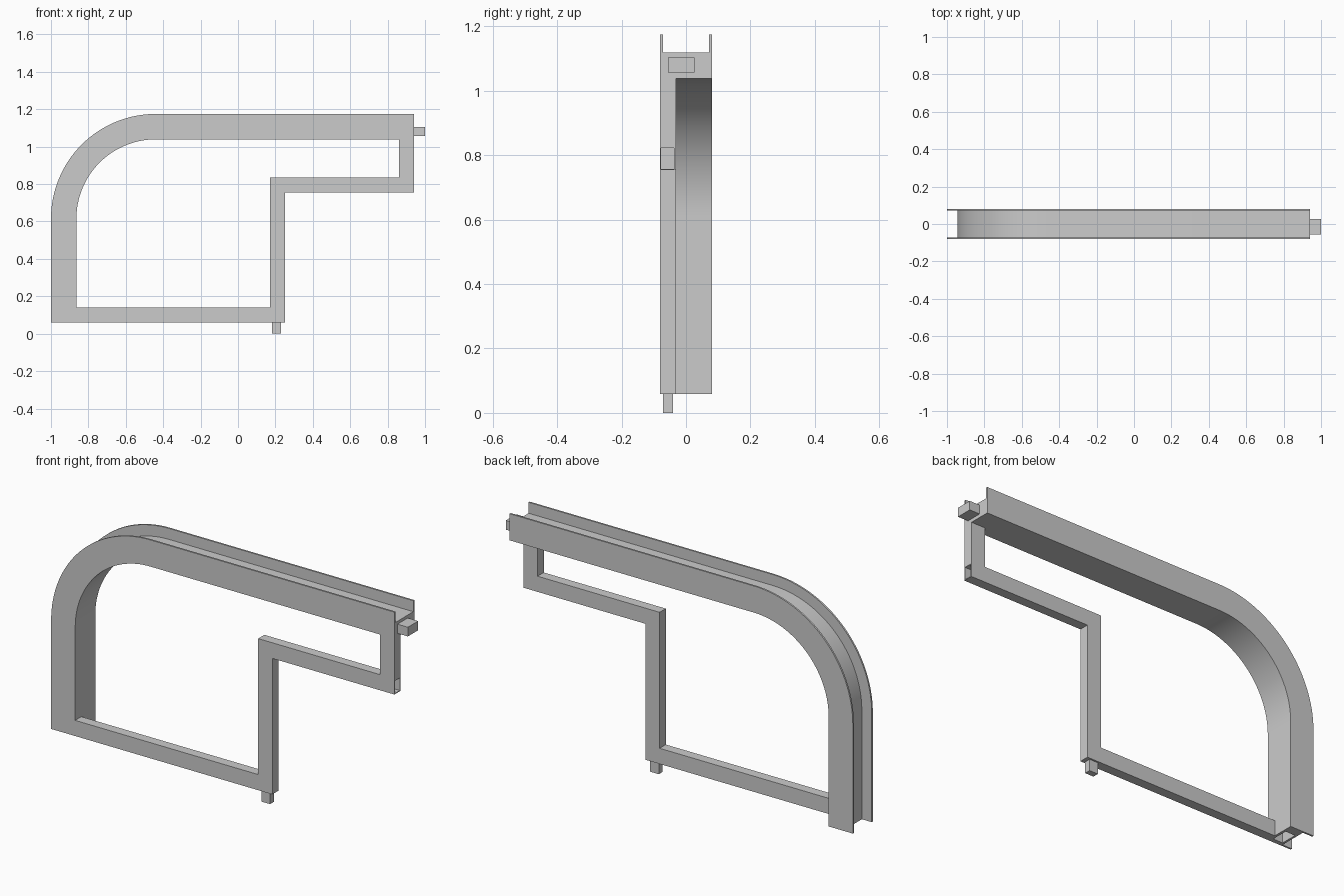
import bpy, bmesh, math
from mathutils import Vector

cube = bpy.data.objects.get("Cube")
if cube:
    bpy.data.objects.remove(cube, do_unlink=True)

grey = bpy.data.materials.new("plain_grey")
grey.use_nodes = True
colour = (0.6, 0.6, 0.6, 1)
grey.diffuse_color = colour
grey.node_tree.nodes["Principled BSDF"].inputs["Base Color"].default_value = colour

HALF = 0.081            # half depth of the channel
RAIL_BACK = -0.031      # rear face of the thin rails
BASE, TOP, END = 0.059, 1.175, 0.941


def finish(name, bm):
    bmesh.ops.recalc_face_normals(bm, faces=bm.faces[:])
    mesh = bpy.data.meshes.new(name)
    bm.to_mesh(mesh)
    bm.free()
    mesh.materials.append(grey)
    obj = bpy.data.objects.new(name, mesh)
    bpy.context.collection.objects.link(obj)
    return obj


def sweep(name, path, section):
    """Sweep an (inward offset, y) section along an (x, z) path with mitred corners."""
    bm = bmesh.new()
    pts = [Vector(p) for p in path]
    dirs = [(b - a).normalized() for a, b in zip(pts, pts[1:])]
    rings = []
    for i, p in enumerate(pts):
        d0, d1 = dirs[max(i - 1, 0)], dirs[min(i, len(dirs) - 1)]
        n0, n1 = Vector((d0.y, -d0.x)), Vector((d1.y, -d1.x))
        mitre = (n0 + n1) / (1 + n0.dot(n1))
        rings.append([bm.verts.new((p.x + mitre.x * d, y, p.y + mitre.y * d))
                      for d, y in section])
    count = len(section)
    for a, b in zip(rings, rings[1:]):
        for j in range(count):
            k = (j + 1) % count
            bm.faces.new((a[j], a[k], b[k], b[j]))
    bm.faces.new(rings[0])
    bm.faces.new(rings[-1])
    return finish(name, bm)


def box(name, lo, hi):
    bm = bmesh.new()
    bmesh.ops.create_cube(bm, size=1)
    lo, hi = Vector(lo), Vector(hi)
    for v in bm.verts:
        v.co = (lo + hi) / 2 + v.co * (hi - lo)
    return finish(name, bm)


def cut_socket(obj, lo, hi):
    cutter = box("socket_cutter", lo, hi)
    cutter.hide_render = True
    mod = obj.modifiers.new("socket", "BOOLEAN")
    mod.operation, mod.solver, mod.object = "DIFFERENCE", "EXACT", cutter
    bpy.context.view_layer.objects.active = obj
    bpy.ops.object.modifier_apply(modifier=mod.name)
    bpy.data.objects.remove(cutter, do_unlink=True)


# Curved outer channel: thin flanges either side of a thick web
cx, cz, radius, steps = -0.44, 0.615, 0.56, 32
arc = [(cx - radius * math.cos(a), cz + radius * math.sin(a))
       for a in (math.pi / 2 * i / steps for i in range(steps + 1))]
inner, web, lip = 0.136, 0.056, HALF - 0.009
channel = sweep("curved_channel", [(-1, BASE)] + arc + [(END, TOP)],
                [(0, -HALF), (inner, -HALF), (inner, HALF), (0, HALF),
                 (0, lip), (web, lip), (web, -lip), (0, -lip)])
cut_socket(channel, (-0.933, -0.058, 0), (-0.877, 0.03, BASE + 0.065))

# Stepped thin rail closing the frame
rail = sweep("stepped_rail",
             [(-0.87, 0.099), (0.211, 0.099), (0.211, 0.794), (0.901, 0.794), (0.901, 1.042)],
             [(-0.04, -HALF), (0.04, -HALF), (0.04, RAIL_BACK), (-0.04, RAIL_BACK)])
cut_socket(rail, (0.875, -0.077, 0.758), (1, -0.037, 0.822))

# Connector pegs
box("end_peg", (END - 0.01, -0.056, 1.057), (1, 0.027, 1.104))
box("bottom_peg", (0.182, -0.071, 0), (0.231, -0.04, BASE + 0.01))

# Smooth the bend while keeping the edges crisp
bpy.ops.object.select_all(action="DESELECT")
channel.select_set(True)
bpy.context.view_layer.objects.active = channel
bpy.ops.object.shade_smooth_by_angle(angle=math.radians(30))
